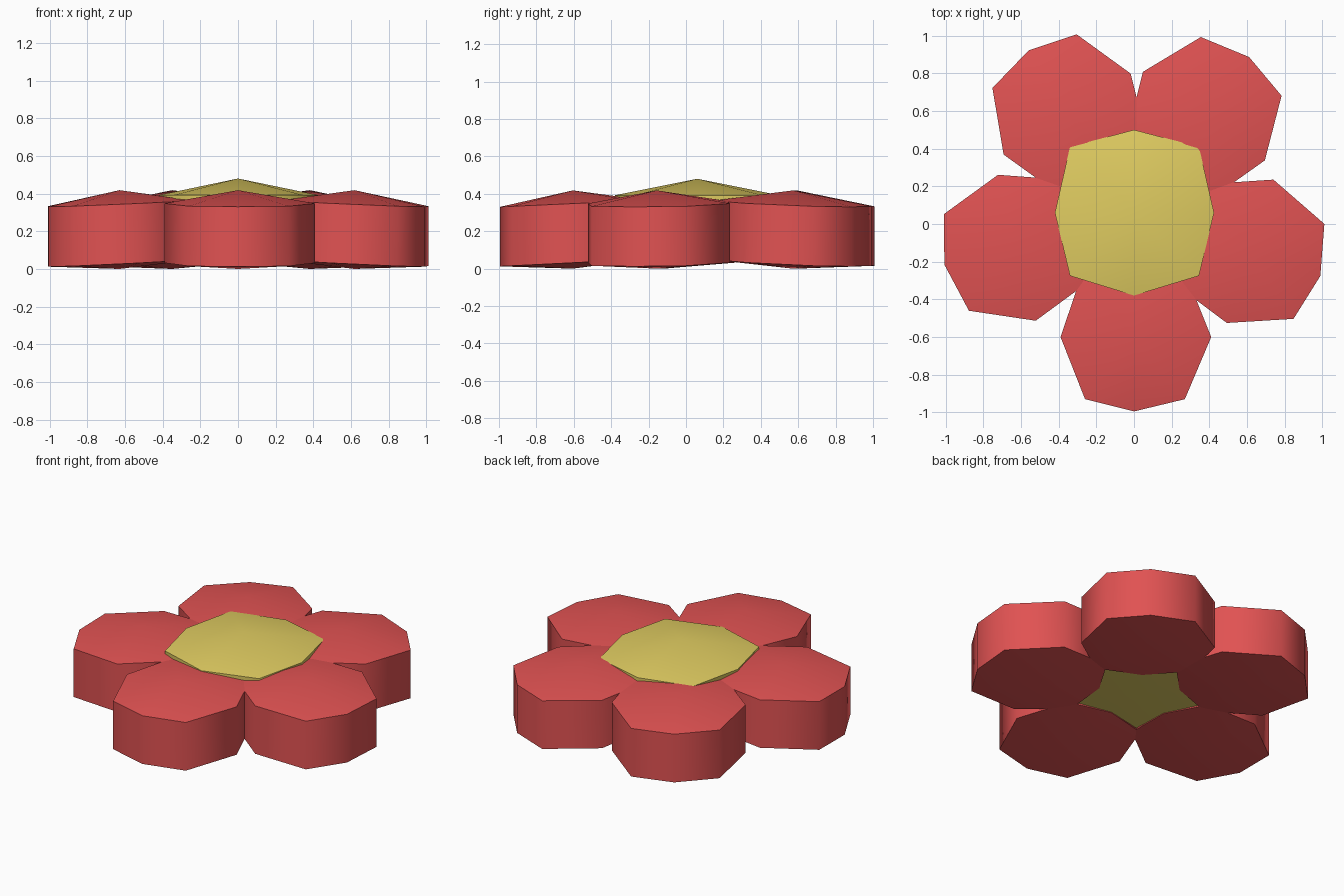
import bpy, bmesh, math
from mathutils import Matrix, Vector

if "Cube" in bpy.data.objects:
    bpy.data.objects.remove(bpy.data.objects["Cube"])

CENTRE = Vector((0, 0.045, 0))


def material(name, rgb):
    m = bpy.data.materials.new(name)
    m.diffuse_color = (*rgb, 1)
    m.use_nodes = True
    m.node_tree.nodes["Principled BSDF"].inputs["Base Color"].default_value = m.diffuse_color
    return m


red = material("petal red", (0.75, 0.085, 0.085))
yellow = material("centre yellow", (0.75, 0.61, 0.12))


def domed_prism(name, rim, apex, top, bottom, mat, turn=0):
    """Prism whose caps are shallow fans. rim: (x, y, z low, z high) per corner."""
    bm = bmesh.new()
    low = [bm.verts.new((x, y, a)) for x, y, a, b in rim]
    high = [bm.verts.new((x, y, b)) for x, y, a, b in rim]
    peak = bm.verts.new((*apex, top))
    base = bm.verts.new((*apex, bottom))
    for i in range(len(rim)):
        j = (i + 1) % len(rim)
        bm.faces.new((low[i], low[j], high[j], high[i]))
        bm.faces.new((high[i], high[j], peak))
        bm.faces.new((low[j], low[i], base))
    bmesh.ops.rotate(bm, verts=bm.verts, cent=(0, 0, 0),
                     matrix=Matrix.Rotation(math.radians(turn), 3, 'Z'))
    bmesh.ops.translate(bm, verts=bm.verts, vec=CENTRE)
    bmesh.ops.recalc_face_normals(bm, faces=bm.faces)
    mesh = bpy.data.meshes.new(name)
    bm.to_mesh(mesh)
    bm.free()
    mesh.materials.append(mat)
    ob = bpy.data.objects.new(name, mesh)
    bpy.context.collection.objects.link(ob)
    bpy.ops.object.select_all(action='DESELECT')
    ob.select_set(True)
    bpy.context.view_layer.objects.active = ob
    bpy.ops.object.shade_smooth_by_angle(angle=math.radians(60))
    return ob


# Petals: one slightly tilted octagon, turned around the flower centre
outline = [(0, -1.04), (0.27, -0.975), (0.41, -0.645), (0.28, -0.32),
           (0, -0.255), (-0.28, -0.32), (-0.39, -0.645), (-0.26, -0.975)]
petal_rim = [(x, y, 0.012 + 0.05 * (y + 1.04), 0.33 + 0.045 * (y + 1.04))
             for x, y in outline]
for i, turn in enumerate((0, 72, 144, 212.5, 284.5)):
    domed_prism(f"petal_{i + 1}", petal_rim, (0, -0.65), 0.418, 0.0, red, turn)

# Flower centre: octagonal button rising just above the petals
button = [(0, 0.455), (-0.34, 0.365), (-0.42, 0.015), (-0.34, -0.32),
          (0, -0.425), (0.345, -0.32), (0.425, 0.015), (0.345, 0.365)]
domed_prism("flower_centre", [(x, y, 0.06, 0.392) for x, y in button],
            (0, 0.015), 0.48, 0.045, yellow)
